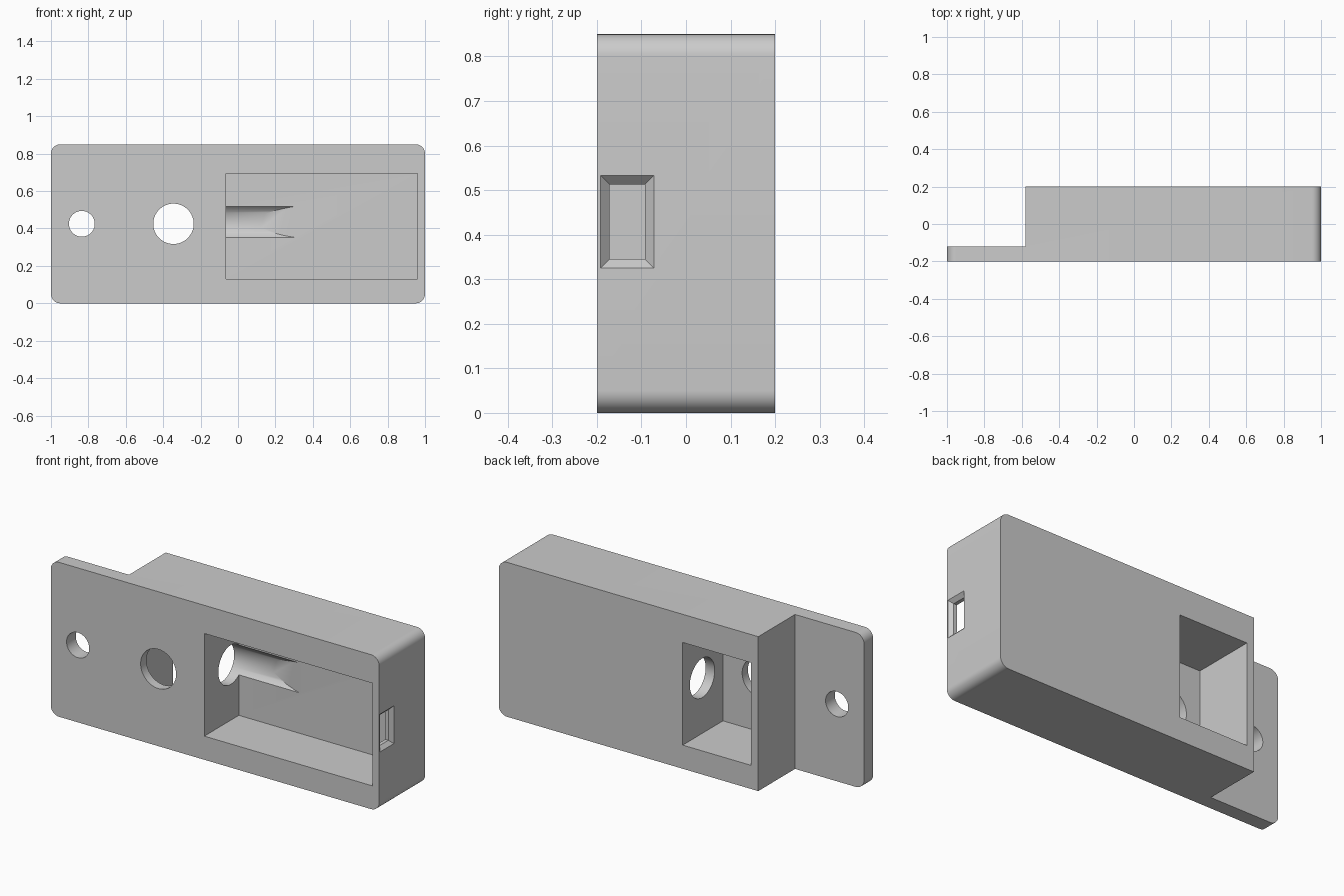
import bpy, bmesh, math
from mathutils import Matrix, Vector

cube = bpy.data.objects.get("Cube")
if cube:
    bpy.data.objects.remove(cube, do_unlink=True)

grey = bpy.data.materials.new("plain grey")
grey.use_nodes = True
grey.diffuse_color = (0.6, 0.6, 0.6, 1)
grey.node_tree.nodes["Principled BSDF"].inputs["Base Color"].default_value = (0.6, 0.6, 0.6, 1)


def finish(name, bm):
    bmesh.ops.recalc_face_normals(bm, faces=bm.faces)
    mesh = bpy.data.meshes.new(name)
    bm.to_mesh(mesh)
    bm.free()
    mesh.materials.append(grey)
    ob = bpy.data.objects.new(name, mesh)
    bpy.context.collection.objects.link(ob)
    return ob


def box_mesh(x, y, z):
    bm = bmesh.new()
    bmesh.ops.create_cube(bm, size=1)
    for v in bm.verts:
        v.co = [a + (b - a) * (c + 0.5) for (a, b), c in zip((x, y, z), v.co)]
    return bm


def cylinder_mesh(radius, length, centre, axis):
    bm = bmesh.new()
    turn = Vector((0, 0, 1)).rotation_difference(Vector(axis)).to_matrix().to_4x4()
    bmesh.ops.create_cone(bm, cap_ends=True, segments=64, radius1=radius, radius2=radius,
                          depth=length, matrix=Matrix.Translation(centre) @ turn)
    return bm


# Full-length block with four rounded corners
bm = box_mesh((-1, 1), (-0.2, 0.2), (0, 0.85))
corners = [e for e in bm.edges
           if abs(e.verts[0].co.y - e.verts[1].co.y) > 0.1]
bmesh.ops.bevel(bm, geom=corners, offset=0.05, segments=10, profile=0.5, affect='EDGES')
housing = finish("housing", bm)

cutters = []

# Step that leaves the thin mounting flange
cutters.append(finish("flange_step", box_mesh((-1.2, -0.58), (-0.12, 0.4), (-0.2, 1))))

# Front compartment and back compartment
cutters.append(finish("front_pocket", box_mesh((-0.065, 0.96), (-0.4, 0.1), (0.13, 0.695))))
cutters.append(finish("back_pocket", box_mesh((-0.537, -0.12), (-0.15, 0.4), (0.13, 0.695))))

# Screw hole and large round opening
cutters.append(finish("screw_hole", cylinder_mesh(0.069, 0.3, (-0.835, -0.15, 0.425), (0, 1, 0))))
cutters.append(finish("round_opening", cylinder_mesh(0.108, 0.3, (-0.345, -0.2, 0.425), (0, 1, 0))))

# Passage between the compartments, ending in a shallow ramp
bm = cylinder_mesh(0.108, 0.55, (0.075, 0.03, 0.435), (1, 0, 0))
bmesh.ops.bisect_plane(bm, geom=bm.verts[:] + bm.edges[:] + bm.faces[:], clear_outer=True,
                       plane_co=(0.3, 0.1, 0), plane_no=(0.038, 0.2, 0))
bmesh.ops.holes_fill(bm, edges=[e for e in bm.edges if e.is_boundary])
cutters.append(finish("passage", bm))

# Port in the end wall with a chamfered mouth
cutters.append(finish("port", box_mesh((0.9, 1.05), (-0.172, -0.092), (0.345, 0.513))))
bm = box_mesh((0.98, 1.02), (-0.172, -0.092), (0.345, 0.513))
for v in bm.verts:
    if v.co.x > 1:
        v.co.y += math.copysign(0.04, v.co.y + 0.132)
        v.co.z += math.copysign(0.04, v.co.z - 0.429)
cutters.append(finish("port_mouth", bm))

# Cut everything out of the block
bpy.context.view_layer.objects.active = housing
for cutter in cutters:
    mod = housing.modifiers.new(cutter.name, 'BOOLEAN')
    mod.operation = 'DIFFERENCE'
    mod.solver = 'EXACT'
    mod.object = cutter
    bpy.ops.object.modifier_apply(modifier=mod.name)
    bpy.data.objects.remove(cutter, do_unlink=True)

bpy.ops.object.select_all(action='DESELECT')
housing.select_set(True)
bpy.ops.object.shade_smooth_by_angle(angle=math.radians(30))
